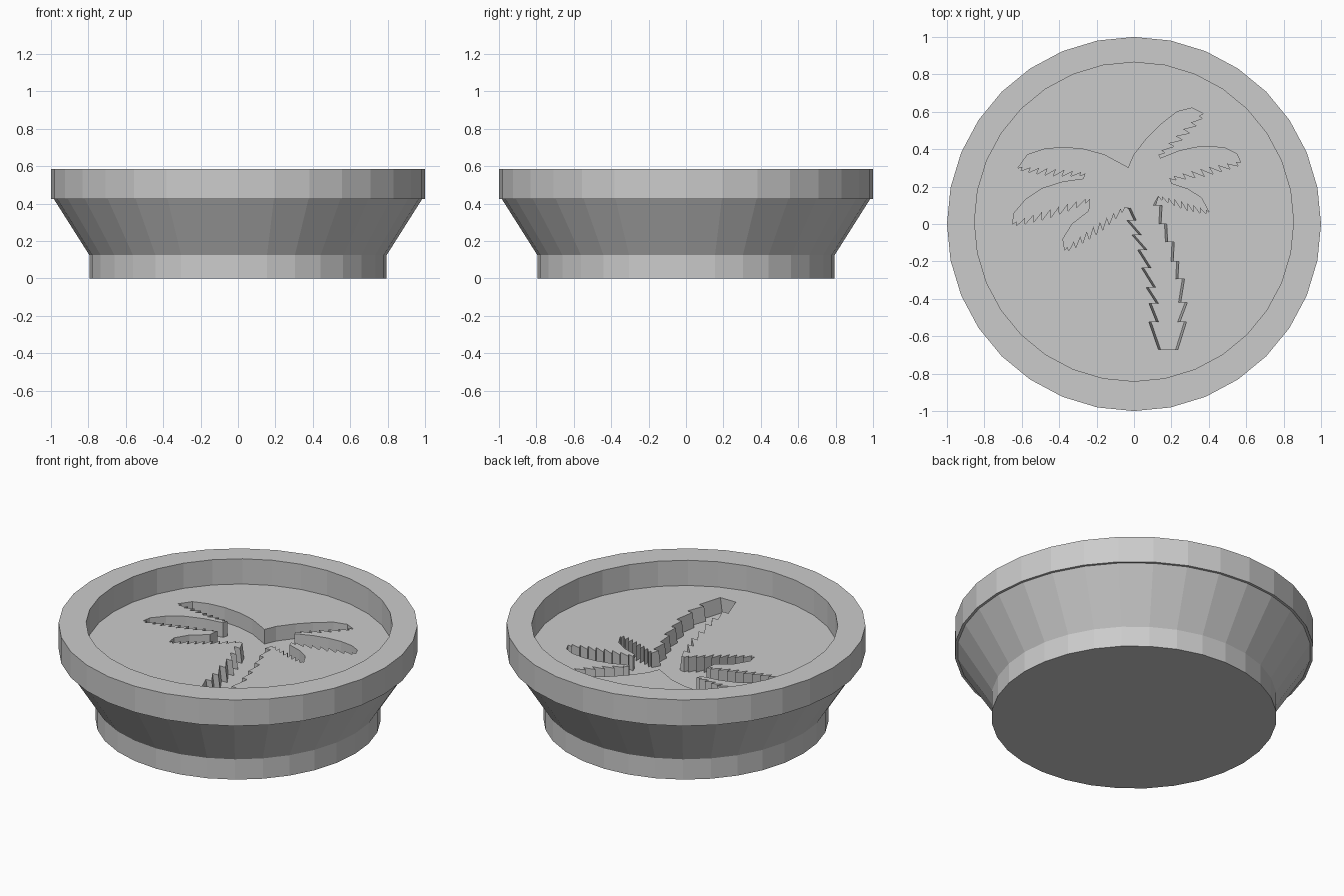
import bpy, bmesh, math
from mathutils import Vector

cube = bpy.data.objects.get("Cube")
if cube:
    bpy.data.objects.remove(cube, do_unlink=True)

SIDES = 32
FLOOR_Z = 0.43
POCKET_Z = 0.34

grey = bpy.data.materials.new("plain grey")
grey.use_nodes = True
colour = (0.6, 0.6, 0.6, 1)
grey.diffuse_color = colour
grey.node_tree.nodes["Principled BSDF"].inputs["Base Color"].default_value = colour


def add_loop(bm, points, z):
    return [bm.verts.new((p[0], p[1], z)) for p in points]


def circle(radius, shift):
    angles = [2 * math.pi * i / SIDES for i in range(SIDES)]
    return [(radius * math.cos(a), radius * math.sin(a) + shift) for a in angles]


def bridge(bm, low, high):
    for i in range(len(low)):
        j = (i + 1) % len(low)
        bm.faces.new((low[i], low[j], high[j], high[i]))


def loop_edges(bm, loop):
    return [bm.edges.get((a, b)) for a, b in zip(loop, loop[1:] + loop[:1])]


def serrate(tip, base, teeth, size, side):
    """Saw-toothed edge of a frond; teeth lean towards the tip."""
    tip, base = Vector(tip), Vector(base)
    along = (base - tip).normalized()
    out = Vector((-along.y, along.x)) * side
    points = [tip]
    for i in range(teeth):
        t = (i + 0.5) / teeth
        middle = tip.lerp(base, t)
        reach = size * (0.4 + 0.6 * math.sin(math.pi * t))
        points += [middle - out * reach * 0.3,
                   middle + out * reach * 0.7 - along * reach * 0.3]
    return points + [base]


def right_edge(tip, base, teeth, size):
    return serrate(tip, base, teeth, size, 1)


def left_edge(base, tip, teeth, size):
    return serrate(tip, base, teeth, size, -1)[::-1]


# Right fronds, clockwise from the notch between the top fronds
right_fronds = [
    (-0.03, 0.30), (0.0, 0.37), (0.07, 0.46), (0.14, 0.53), (0.23, 0.60), (0.31, 0.62),
    *right_edge((0.37, 0.59), (0.13, 0.37), 6, 0.04),
    (0.14, 0.35), (0.24, 0.39), (0.33, 0.41), (0.41, 0.415), (0.49, 0.405), (0.55, 0.375),
    *right_edge((0.57, 0.33), (0.19, 0.245), 8, 0.045),
    (0.20, 0.215), (0.29, 0.185), (0.36, 0.14),
    *right_edge((0.40, 0.065), (0.13, 0.15), 8, 0.04)]

# Trunk, stepped on both sides
trunk = [(0.115, 0.10), (0.15, 0.10), (0.145, 0.0), (0.175, 0.0), (0.18, -0.095), (0.215, -0.095),
         (0.21, -0.20), (0.24, -0.20), (0.235, -0.295), (0.27, -0.295),
         (0.25, -0.42), (0.285, -0.42), (0.245, -0.525), (0.28, -0.525),
         (0.235, -0.67), (0.13, -0.67)]
for x, y in [(0.08, -0.525), (0.08, -0.425), (0.065, -0.34), (0.04, -0.235),
             (0.02, -0.14), (-0.01, -0.06), (-0.04, 0.02)]:
    trunk += [(x, y), (x + 0.04, y)]
trunk += [(-0.03, 0.085)]

# Left fronds, from the lowest up to the notch
left_fronds = [
    *left_edge((-0.05, 0.09), (-0.37, -0.14), 9, 0.045),
    (-0.38, -0.08), (-0.33, 0.0), (-0.24, 0.07),
    *left_edge((-0.235, 0.135), (-0.65, 0.0), 9, 0.045),
    (-0.64, 0.06), (-0.58, 0.13), (-0.49, 0.19), (-0.38, 0.225), (-0.27, 0.24),
    *left_edge((-0.26, 0.27), (-0.62, 0.30), 8, 0.04),
    (-0.57, 0.37), (-0.48, 0.40), (-0.38, 0.41), (-0.27, 0.40), (-0.16, 0.37)]

# The trunk walls lean inwards towards the trunk's centre line
drafted_trunk = [(x + math.copysign(0.012, 0.075 - 0.155 * y - x), y) for x, y in trunk]

# Dish body: foot, flared wall, rim and recess wall
bm = bmesh.new()
profile = [(0.795, 0, 0), (0.795, 0.125, 0), (0.985, 0.425, 0), (1, 0.425, 0),
           (1, 0.585, 0), (0.853, 0.585, 0.012), (0.853, FLOOR_Z, 0.012)]
rings = [add_loop(bm, circle(r, shift), z) for r, z, shift in profile]
for low, high in zip(rings, rings[1:]):
    bridge(bm, low, high)
bm.faces.new(rings[0])

# Palm engraving: pocket walls and pocket floor
palm_top = add_loop(bm, right_fronds + trunk + left_fronds, FLOOR_Z)
palm_low = add_loop(bm, right_fronds + drafted_trunk + left_fronds, POCKET_Z)
bridge(bm, palm_low, palm_top)
bmesh.ops.triangle_fill(bm, edges=loop_edges(bm, palm_low), use_beauty=True, normal=(0, 0, 1))

# Dish floor around the palm
floor_edges = loop_edges(bm, rings[-1]) + loop_edges(bm, palm_top)
bmesh.ops.triangle_fill(bm, edges=floor_edges, use_beauty=True, normal=(0, 0, 1))

bmesh.ops.recalc_face_normals(bm, faces=bm.faces)
mesh = bpy.data.meshes.new("dish")
bm.to_mesh(mesh)
bm.free()
mesh.materials.append(grey)
dish = bpy.data.objects.new("dish", mesh)
bpy.context.collection.objects.link(dish)
